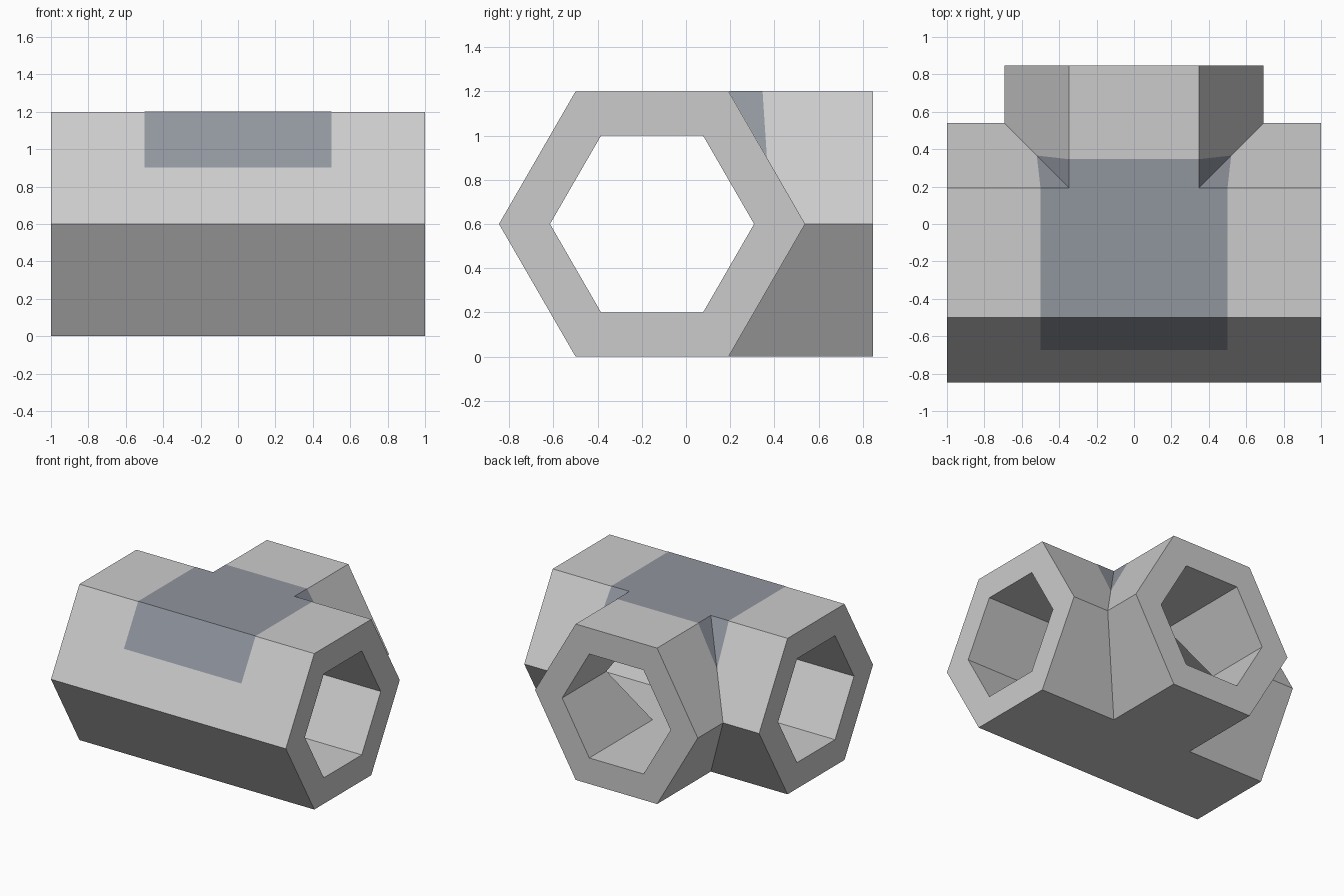
import bpy, bmesh, math

if "Cube" in bpy.data.objects:
    bpy.data.objects.remove(bpy.data.objects["Cube"])

R_OUT = 1.2 / math.sqrt(3)      # hexagon corner radius, flats on top and bottom
R_IN = 0.8 / math.sqrt(3)
CZ = 0.6
CY = (R_OUT - 1) / 2            # pipe axis, so the tee is centred on y


def make_object(name, bm):
    bmesh.ops.remove_doubles(bm, verts=bm.verts, dist=1e-5)
    me = bpy.data.meshes.new(name)
    bm.to_mesh(me)
    bm.free()
    ob = bpy.data.objects.new(name, me)
    bpy.context.collection.objects.link(ob)
    return ob


def face(bm, pts):
    # points are relative to the crossing of the two pipe axes
    return bm.faces.new([bm.verts.new((x, CY + y, CZ + z)) for x, y, z in pts])


def tee_skin(bm, r):
    # one mitred hexagonal tee surface with open ends
    a, h = r / 2, r * math.sqrt(3) / 2
    for s in (1, -1):
        z = s * h
        # T-shaped flat
        face(bm, [(-1, -a, z), (1, -a, z), (1, a, z), (a, a, z),
                  (a, 1, z), (-a, 1, z), (-a, a, z), (-1, a, z)])
        # sloped wall opposite the branch
        face(bm, [(-1, -a, z), (1, -a, z), (1, -r, 0), (-1, -r, 0)])
        # sloped walls meeting at the mitre
        for m in (1, -1):
            face(bm, [(m, a, z), (m * a, a, z), (m * r, r, 0), (m, r, 0)])
            face(bm, [(m * a, 1, z), (m * a, a, z), (m * r, r, 0), (m * r, 1, 0)])


def hexagon(r):
    return [(r * math.cos(i * math.pi / 3), r * math.sin(i * math.pi / 3)) for i in range(6)]


# Hollow tee body
bm = bmesh.new()
tee_skin(bm, R_OUT)
tee_skin(bm, R_IN)
outer, inner = hexagon(R_OUT), hexagon(R_IN)
ends = (lambda u, z: (1, u, z), lambda u, z: (-1, u, z), lambda u, z: (u, 1, z))
for place in ends:
    for i in range(6):
        j = (i + 1) % 6
        face(bm, [place(*p) for p in (outer[i], outer[j], inner[j], inner[i])])
bmesh.ops.remove_doubles(bm, verts=bm.verts, dist=1e-5)
bmesh.ops.recalc_face_normals(bm, faces=bm.faces)
make_object("pipe_tee", bm)

# Dark panel lying on the upper faces around the junction
bm = bmesh.new()
a, w = R_OUT / 2, 0.5
top, low = 0.602, 0.302
q = R_OUT - 0.3 / math.sqrt(3)  # hexagon half width at the panel's lower edge
face(bm, [(-w, -a, top), (w, -a, top), (w, a, top), (a, a, top),
          (a, w, top), (-a, w, top), (-a, a, top), (-w, a, top)])
face(bm, [(-w, -a, top), (w, -a, top), (w, -q, low), (-w, -q, low)])
for m in (1, -1):
    face(bm, [(m * w, a, top), (m * a, a, top), (m * q, q, low)])
    face(bm, [(m * a, w, top), (m * a, a, top), (m * q, q, low)])
for f in bm.faces:
    f.normal_update()
    if f.normal.z < 0:
        f.normal_flip()
panel = make_object("junction_panel", bm)
mat = bpy.data.materials.new("slate_grey")
mat.diffuse_color = (0.28, 0.30, 0.34, 1)
mat.use_nodes = True
mat.node_tree.nodes["Principled BSDF"].inputs["Base Color"].default_value = mat.diffuse_color
panel.data.materials.append(mat)
